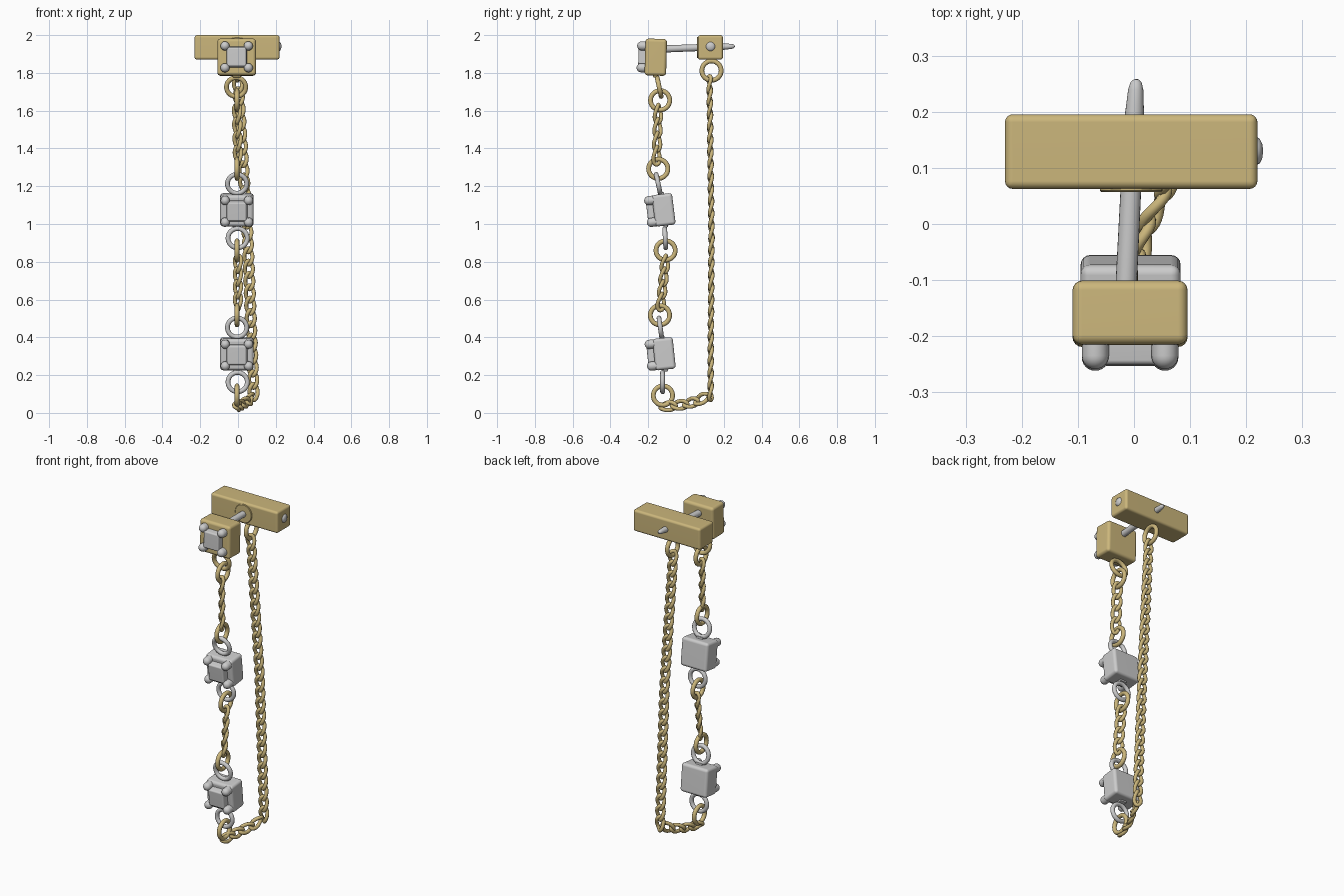
import bpy, bmesh, math
from mathutils import Matrix, Vector

if "Cube" in bpy.data.objects:
    bpy.data.objects.remove(bpy.data.objects["Cube"])


def material(name, rgb):
    m = bpy.data.materials.new(name)
    m.diffuse_color = (*rgb, 1)
    m.use_nodes = True
    m.node_tree.nodes["Principled BSDF"].inputs["Base Color"].default_value = m.diffuse_color
    return m


GOLD = material("gold", (0.60, 0.47, 0.20))
SILVER = material("silver", (0.60, 0.60, 0.60))


def finish(name, bm, mat, M=None, weighted=False):
    if M is not None:
        bm.transform(M)
    bmesh.ops.recalc_face_normals(bm, faces=bm.faces)
    me = bpy.data.meshes.new(name)
    bm.to_mesh(me)
    bm.free()
    me.materials.append(mat)
    ob = bpy.data.objects.new(name, me)
    bpy.context.collection.objects.link(ob)
    bpy.ops.object.select_all(action='DESELECT')
    ob.select_set(True)
    bpy.context.view_layer.objects.active = ob
    bpy.ops.object.shade_smooth_by_angle(angle=math.radians(40))
    if weighted:
        ob.modifiers.new("weighted", 'WEIGHTED_NORMAL').keep_sharp = True
    return ob


def rounded_box(name, c, size, r, mat, M=None, seg=4, taper=1.0):
    bm = bmesh.new()
    bmesh.ops.create_cube(bm, size=1)
    for v in bm.verts:
        k = taper if v.co.y < 0 else 1.0
        v.co = Vector((v.co.x * size[0] * k, v.co.y * size[1], v.co.z * size[2] * k)) + Vector(c)
    bmesh.ops.bevel(bm, geom=bm.edges[:], offset=r, segments=seg, profile=0.5, affect='EDGES')
    return finish(name, bm, mat, M, True)


def lathe(name, p0, p1, profile, mat, M=None, n=20):
    """Turned solid: profile of (radius, fraction along p0-p1)."""
    p0, p1 = Vector(p0), Vector(p1)
    rot = (p1 - p0).to_track_quat('Z', 'Y').to_matrix()
    length = (p1 - p0).length
    bm = bmesh.new()
    rows = []
    for r, t in profile:
        rows.append([bm.verts.new(p0 + rot @ Vector((r * math.cos(a), r * math.sin(a), t * length)))
                     for a in (2 * math.pi * i / n for i in range(n))])
    for a, b in zip(rows, rows[1:]):
        for i in range(n):
            bm.faces.new((a[i], a[(i + 1) % n], b[(i + 1) % n], b[i]))
    bm.faces.new(rows[0])
    bm.faces.new(rows[-1])
    return finish(name, bm, mat, M)


def loop_tube(bm, M, half_len, half_wid, tube, twist, n=28, k=10):
    """Closed oval wire in local x (width) / z (length), twisted about z."""
    rows = []
    for i in range(n):
        a = 2 * math.pi * i / n
        c = Vector((half_wid * math.cos(a), 0, half_len * math.sin(a)))
        nor = Vector((math.cos(a) / half_wid, 0, math.sin(a) / half_len)).normalized()
        tw = Matrix.Rotation(twist * math.sin(a), 3, 'Z')
        rows.append([bm.verts.new(M @ (tw @ (c + tube * (nor * math.cos(b) + Vector((0, math.sin(b), 0))))))
                     for b in (2 * math.pi * j / k for j in range(k))])
    for i in range(n):
        a, b = rows[i], rows[(i + 1) % n]
        for j in range(k):
            bm.faces.new((a[j], a[(j + 1) % k], b[(j + 1) % k], b[j]))


def ring(name, c, mat, side=False, tilt=0, r=0.051, tube=0.0125):
    rot = Matrix.Rotation(math.pi / 2, 4, 'Z') if side else Matrix.Rotation(math.radians(tilt), 4, 'X')
    bm = bmesh.new()
    loop_tube(bm, Matrix.Translation(c) @ rot, r, r, tube, 0, 36, 12)
    return finish(name, bm, mat)


def chain(name, pts, normals):
    """Twisted curb links evenly spaced on a polyline; one face normal per segment."""
    pts = [Vector(p) for p in pts]
    lens = [(b - a).length for a, b in zip(pts, pts[1:])]
    total = sum(lens)
    count = round(total / 0.065) + 1
    pitch = total / (count - 1)
    bm = bmesh.new()
    for i in range(count):
        d, s = i * pitch, 0
        while s < len(lens) - 1 and d > lens[s]:
            d -= lens[s]
            s += 1
        t = (pts[s + 1] - pts[s]).normalized()
        pos = pts[s] + t * d
        x = Vector(normals[s]).cross(t).normalized()
        y = t.cross(x)
        M = Matrix((x, y, t)).transposed().to_4x4()
        loop_tube(bm, Matrix.Translation(pos) @ M, pitch / 2 + 0.0105, 0.0215, 0.0108,
                  math.radians(38))
    return finish(name, bm, GOLD)


def setting(name, c, size, tilt, mat):
    """Box with a square stone and four rounded prongs on its front."""
    M = Matrix.Translation(c) @ Matrix.Rotation(math.radians(tilt), 4, 'X')
    rounded_box(name + "_box", (0, 0, 0), size, 0.017, mat, M)
    f = -size[1] / 2
    rounded_box(name + "_stone", (0, f - 0.01, 0), (0.115, 0.05, 0.115), 0.008, SILVER, M, 3, 0.86)
    dome = [(0.024, 0)] + [(max(0.024 * math.cos(a), 0.001), 0.6 + 0.4 * math.sin(a))
                           for a in (math.pi / 2 * i / 6 for i in range(7))]
    for sx in (-1, 1):
        for sz in (-1, 1):
            x, z = sx * 0.062, sz * 0.058
            lathe(name + "_prong", (x, f + 0.015, z), (x, f - 0.043, z), dome, SILVER, M)
    # small lugs that carry the rings
    for s in ((-1,) if mat is GOLD else (-1, 1)):
        rounded_box(name + "_lug", (0, 0.0, s * size[2] / 2), (0.045, 0.025, 0.02), 0.006, mat, M, 2)


# three stone settings
setting("stud", (-0.007, -0.16, 1.883), (0.205, 0.114, 0.195), -1.5, GOLD)
setting("upper_drop", (-0.006, -0.118, 1.075), (0.178, 0.108, 0.168), 7, SILVER)
setting("lower_drop", (-0.006, -0.116, 0.313), (0.178, 0.108, 0.168), 6, SILVER)

# post through the backing bar
lathe("post", (-0.014, -0.11, 1.927), (0.004, 0.258, 1.941),
      [(0.019, 0), (0.018, 0.8), (0.0155, 0.88), (0.0135, 0.95), (0.010, 0.985), (0.004, 1)], SILVER)

# backing bar with pin end and collar plate
rounded_box("backing_bar", (-0.005, 0.129, 1.935), (0.45, 0.133, 0.13), 0.014, GOLD)
lathe("bar_pin", (0.20, 0.13, 1.94), (0.23, 0.13, 1.94),
      [(0.026, 0), (0.026, 0.55), (0.022, 0.8), (0.013, 0.95), (0.002, 1)], SILVER)
lathe("bar_collar", (-0.005, 0.07, 1.935), (-0.005, 0.057, 1.935),
      [(0.056, 0), (0.056, 0.8), (0.053, 1)], GOLD, None, 32)

# rings facing the front
ring("stud_ring", (-0.010, -0.142, 1.725), GOLD, tilt=12)
ring("upper_drop_top_ring", (-0.005, -0.147, 1.213), SILVER, tilt=12)
ring("upper_drop_bottom_ring", (-0.002, -0.110, 0.925), SILVER, tilt=3)
ring("lower_drop_top_ring", (-0.005, -0.136, 0.452), SILVER, tilt=8)
ring("lower_drop_bottom_ring", (-0.002, -0.124, 0.163), SILVER)

# rings facing sideways
for label, y, z in (("first", -0.137, 1.655), ("second", -0.147, 1.292), ("third", -0.108, 0.860),
                    ("fourth", -0.138, 0.517), ("fifth", -0.122, 0.092), ("bar", 0.135, 1.812)):
    ring(label + "_side_ring", (-0.005, y, z), GOLD, side=True)

# short chains between the settings
chain("upper_chain", [(-0.005, -0.148, 1.584), (0.0, -0.155, 1.362)], [(1, 1, 0)])
chain("middle_chain", [(0.0, -0.111, 0.789), (0.0, -0.132, 0.587)], [(1, 1, 0)])

# long chain down the back and under to the front
chain("long_chain",
      [(0.0, 0.125, 1.740), (0.050, 0.135, 0.95), (0.083, 0.130, 0.105),
       (0.062, 0.075, 0.068), (0.025, 0.0, 0.046), (-0.002, -0.095, 0.035)],
      [(0, 1, 0), (0, 1, 0), (1, 0, 0.3), (1, 0, 0.3), (1, 0, 0.3)])
